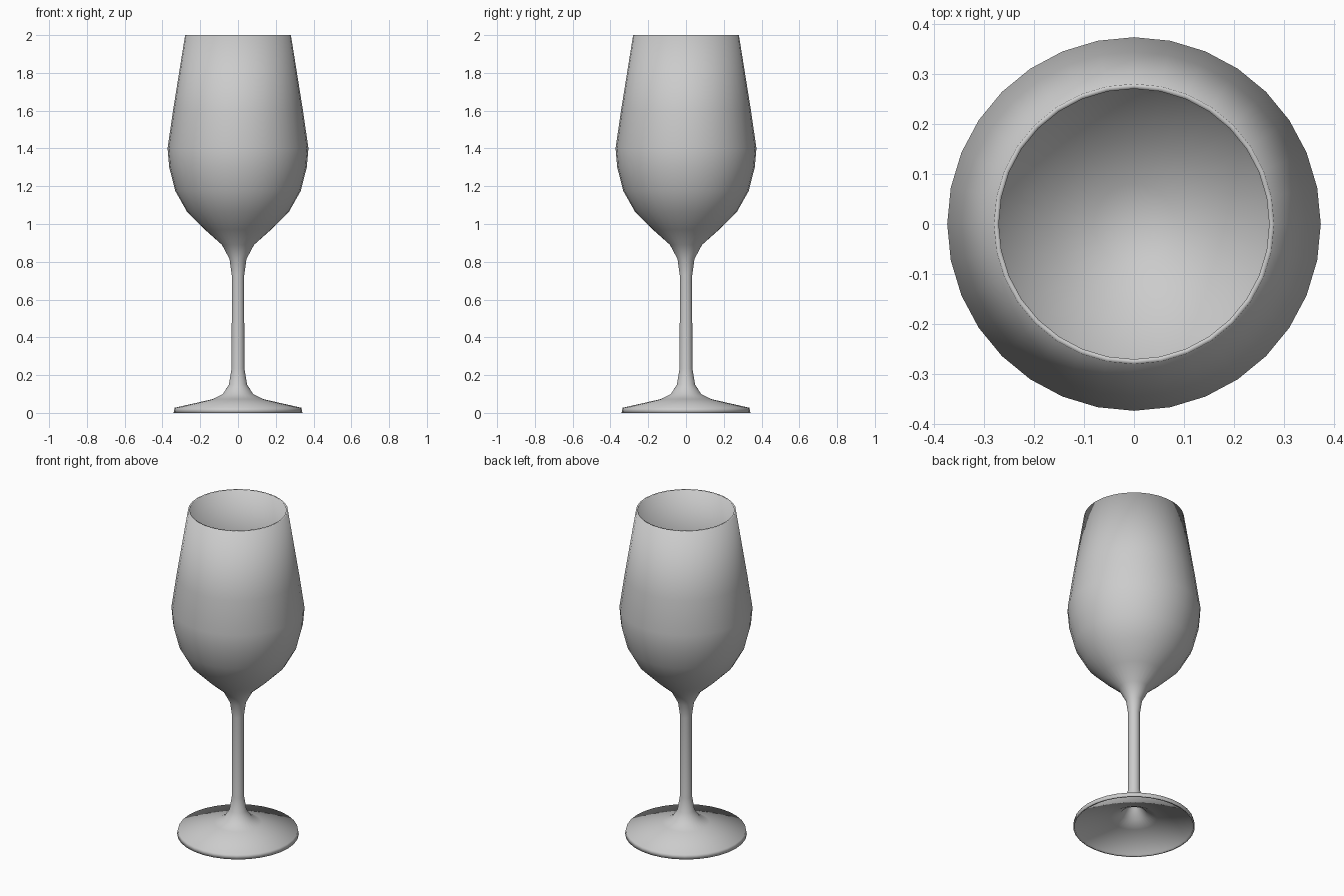
import bpy, bmesh, math

if "Cube" in bpy.data.objects:
    bpy.data.objects.remove(bpy.data.objects["Cube"])

SEGMENTS = 32


def lathe(name, profile):
    """Spin a closed (radius, height) profile around z into a smooth solid."""
    bm = bmesh.new()
    verts = [bm.verts.new((r, 0, z)) for r, z in profile]
    edges = [bm.edges.new(pair) for pair in zip(verts, verts[1:])]
    bmesh.ops.spin(bm, geom=verts + edges, cent=(0, 0, 0), axis=(0, 0, 1),
                   angle=math.tau, steps=SEGMENTS, use_merge=False)
    bmesh.ops.remove_doubles(bm, verts=bm.verts, dist=0.0005)
    bmesh.ops.recalc_face_normals(bm, faces=bm.faces)
    for face in bm.faces:
        face.smooth = True
    mesh = bpy.data.meshes.new(name)
    bm.to_mesh(mesh)
    bm.free()
    obj = bpy.data.objects.new(name, mesh)
    bpy.context.collection.objects.link(obj)
    return obj


# Hollow under the foot, from the axis out to the bottom rim
underside = [(0, 0.165), (0.018, 0.16), (0.036, 0.135), (0.072, 0.085),
             (0.13, 0.055), (0.33, 0.01), (0.332, 0)]

# Top of the foot and the stem
foot_and_stem = [(0.341, 0), (0.336, 0.027), (0.133, 0.073), (0.08, 0.1),
                 (0.048, 0.15), (0.034, 0.235), (0.033, 0.5), (0.033, 0.73)]

# Outside of the bowl up to the rim
bowl_outside = [(0.045, 0.815), (0.085, 0.89), (0.175, 0.97), (0.27, 1.065),
                (0.332, 1.175), (0.364, 1.3), (0.373, 1.4), (0.344, 1.6),
                (0.28, 2.0)]

# Inside of the bowl back down to the axis
bowl_inside = [(0.27, 2.0), (0.334, 1.6), (0.362, 1.4), (0.353, 1.305),
               (0.322, 1.18), (0.263, 1.075), (0.168, 0.983), (0.08, 0.93),
               (0, 0.912)]

lathe("wine_glass", underside + foot_and_stem + bowl_outside + bowl_inside)
